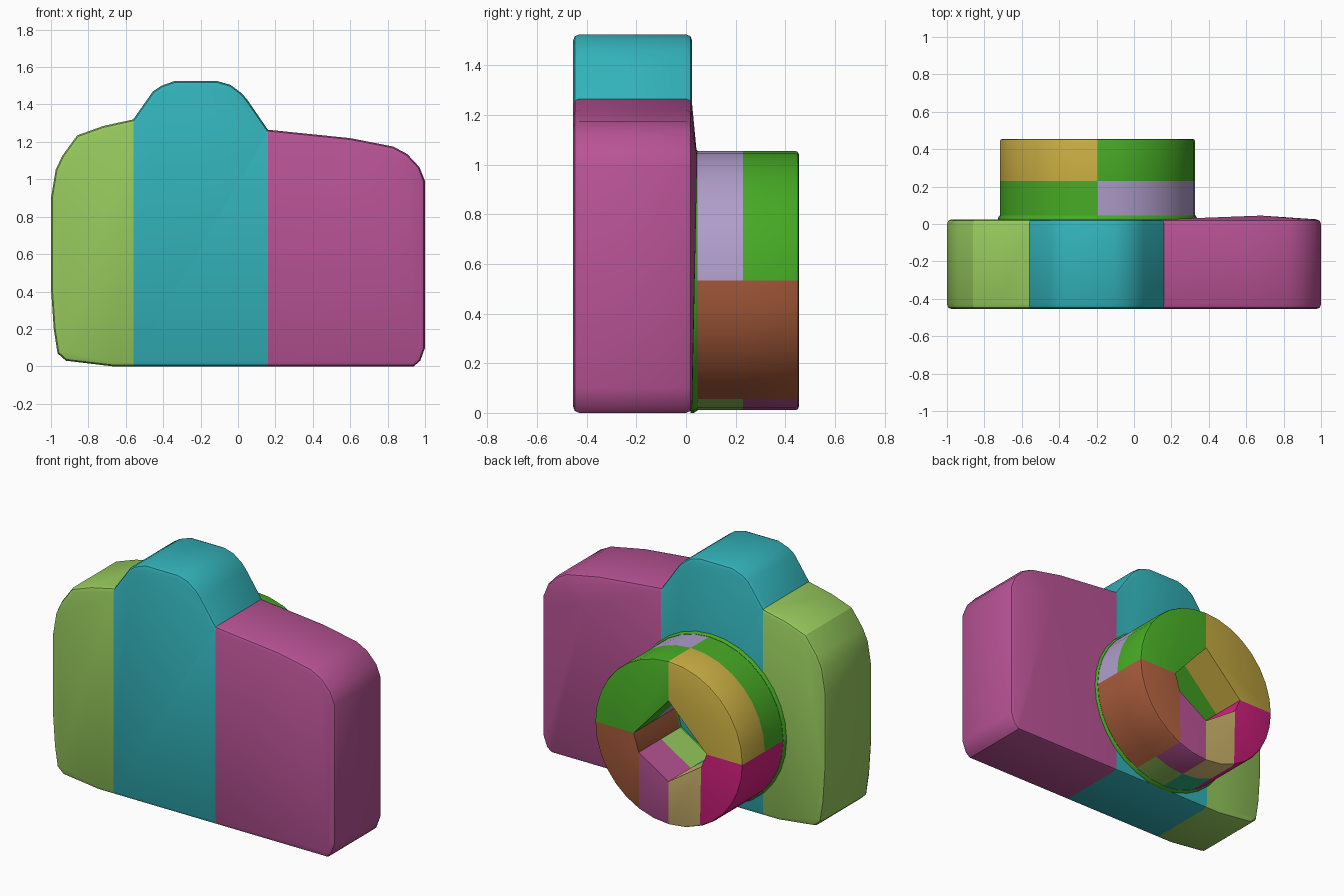
import bpy, bmesh, math

if "Cube" in bpy.data.objects:
    bpy.data.objects.remove(bpy.data.objects["Cube"], do_unlink=True)


def material(name, rgb):
    lin = [((c / 255 + 0.055) / 1.055) ** 2.4 for c in rgb] + [1.0]
    m = bpy.data.materials.new(name)
    m.use_nodes = True
    m.diffuse_color = lin
    m.node_tree.nodes["Principled BSDF"].inputs["Base Color"].default_value = lin
    return m


LIME = material("lime", (150, 201, 92))
TEAL = material("teal", (50, 179, 186))
PLUM = material("plum pink", (184, 83, 149))
GREEN = material("green", (71, 171, 37))
LAVENDER = material("lavender", (176, 158, 203))
BROWN = material("brown", (170, 93, 60))
GOLD = material("gold", (200, 173, 66))
HOT = material("hot pink", (214, 32, 128))
TAN = material("tan", (212, 186, 112))
MINT = material("mint", (45, 176, 132))


def finish(name, bm, mats, angle=30):
    bmesh.ops.recalc_face_normals(bm, faces=bm.faces)
    me = bpy.data.meshes.new(name)
    bm.to_mesh(me)
    bm.free()
    for m in mats:
        me.materials.append(m)
    ob = bpy.data.objects.new(name, me)
    bpy.context.collection.objects.link(ob)
    bpy.ops.object.select_all(action="DESELECT")
    ob.select_set(True)
    bpy.context.view_layer.objects.active = ob
    bpy.ops.object.shade_smooth_by_angle(angle=math.radians(angle))
    return ob


# Body: extruded outline, rounded rims, cut into three coloured bands
OUTLINE = [(-.92, .03), (-.965, .07), (-.985, .2), (-1, .42), (-1, .9), (-.975, 1.05),
           (-.94, 1.125), (-.86, 1.235), (-.72, 1.285), (-.56, 1.32), (-.455, 1.47),
           (-.41, 1.5), (-.34, 1.525), (-.11, 1.525), (-.04, 1.505), (.02, 1.46),
           (.05, 1.425), (.16, 1.265), (.6, 1.22), (.83, 1.175), (.905, 1.135),
           (.97, 1.065), (1, .99), (1, .1), (.975, .03), (.94, 0), (-.67, 0)]
FRONT, BACK = -.455, .025
SEAMS = (-.56, .16)

bm = bmesh.new()
cap = bm.faces.new([bm.verts.new((x, FRONT, z)) for x, z in OUTLINE])
ext = bmesh.ops.extrude_face_region(bm, geom=[cap])
bmesh.ops.translate(bm, vec=(0, BACK - FRONT, 0),
                    verts=[v for v in ext["geom"] if isinstance(v, bmesh.types.BMVert)])
if not cap.is_valid or cap not in bm.faces:
    bm.faces.new([v for v in bm.verts if v.co.y == FRONT])
bmesh.ops.recalc_face_normals(bm, faces=bm.faces)
rims = [e for e in bm.edges if abs(e.verts[0].co.y - e.verts[1].co.y) < 1e-5]
bmesh.ops.bevel(bm, geom=rims, offset=.025, segments=2, profile=.5, affect="EDGES")
for x in SEAMS:
    bmesh.ops.bisect_plane(bm, geom=bm.verts[:] + bm.edges[:] + bm.faces[:],
                           plane_co=(x, 0, 0), plane_no=(1, 0, 0))
# Shallow bulge on the rear of the grip
grip = max((f for f in bm.faces if f.calc_center_median().x > SEAMS[1]
            and f.calc_center_median().y > BACK - .002), key=lambda f: f.calc_area())
peak = bmesh.ops.poke(bm, faces=[grip])["verts"][0]
peak.co = (.68, .045, 1.03)
for f in bm.faces:
    f.material_index = sum(f.calc_center_median().x > x for x in SEAMS)
finish("camera_body", bm, [LIME, TEAL, PLUM])

# Lens barrel: sector blocks around a faceted opening
CX, CZ, R = -.195, .533, .522
HOLE = {0: (.245, 0), 90: (0, .27), 180: (-.27, 0), 244: (-.23, -.09),
        270: (0, -.245), 294: (.21, -.115), 360: (.245, 0)}


def block(name, mat, a0, a1, layers):
    """Solid sector from angle a0 to a1; layers are (y, outer radius)."""
    n = max(2, round((a1 - a0) / 11.25))
    arc = [math.radians(a0 + (a1 - a0) * i / n) for i in range(n + 1)]
    inner = [HOLE[a] for a in sorted(HOLE, reverse=True) if a0 <= a <= a1]
    bm = bmesh.new()
    loops = []
    for y, r in layers:
        pts = [(r * math.cos(a), r * math.sin(a)) for a in arc] + inner
        loops.append([bm.verts.new((CX + x, y, CZ + z)) for x, z in pts])
    count = len(loops[0])
    for lo, hi in zip(loops, loops[1:]):
        for i in range(count):
            j = (i + 1) % count
            bm.faces.new((lo[i], lo[j], hi[j], hi[i]))
    bm.faces.new(loops[0])
    bm.faces.new(loops[-1])
    finish(name, bm, [mat], 35)


MID, END = .23, .455
SECTORS = [("upper_left", 0, 90, GREEN, LAVENDER),
           ("upper_right", 90, 180, GOLD, GREEN),
           ("lower_right", 180, 244, HOT, HOT),
           ("bottom_right", 244, 270, TAN, MINT),
           ("bottom_left", 270, 294, PLUM, LIME),
           ("lower_left", 294, 360, BROWN, BROWN)]
for name, a0, a1, outer, base in SECTORS:
    block("lens_outer_" + name, outer, a0, a1,
          [(MID, R), (END - .014, R), (END - .004, R - .004), (END, R - .014)])
    block("lens_base_" + name, base, a0, a1, [(.04, R), (MID, R)])

# Thin mounting flange against the body
for name, a0, a1 in (("upper", 0, 180), ("lower", 180, 360)):
    block("lens_flange_" + name, GREEN, a0, a1, [(.018, .533), (.032, .533), (.046, R + .002)])
